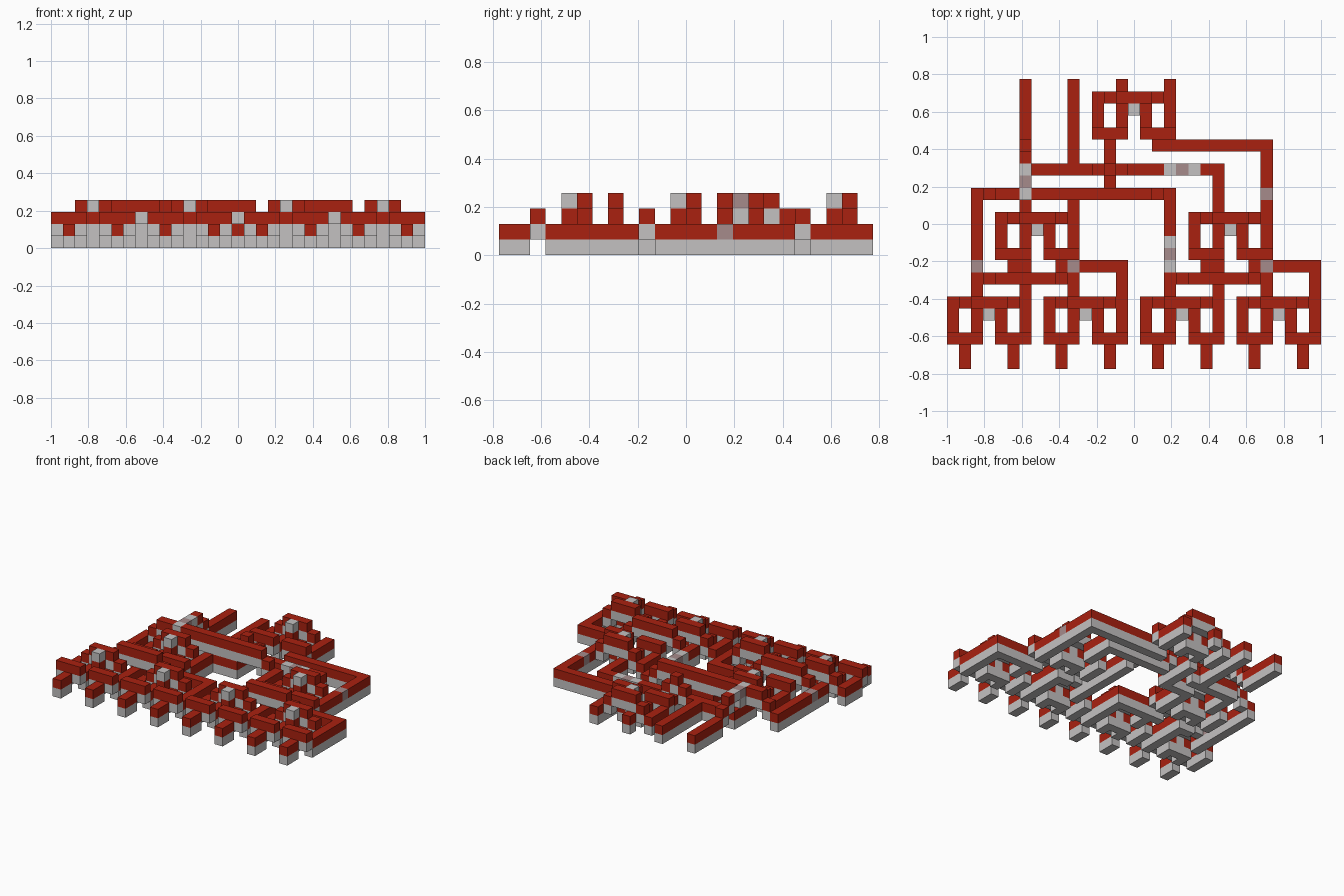
import bpy, bmesh
from mathutils import Vector

cube = bpy.data.objects.get("Cube")
if cube:
    bpy.data.objects.remove(cube, do_unlink=True)

COLS, ROWS = 31, 24
U = 2 / COLS


def material(name, rgb):
    m = bpy.data.materials.new(name)
    m.use_nodes = True
    m.diffuse_color = (*rgb, 1)
    bsdf = next(n for n in m.node_tree.nodes if n.type == 'BSDF_PRINCIPLED')
    bsdf.inputs["Base Color"].default_value = (*rgb, 1)
    return m


MATS = {
    "block": material("light grey", (0.55, 0.535, 0.535)),
    "wire": material("deep red", (0.40, 0.015, 0.005)),
    "relay": material("dusty mauve", (0.38, 0.26, 0.26)),
}
cells = {}  # (column, row, level) -> (part, kind)


def put(part, kind, i, j, k):
    cells.setdefault((i, j, k), (part, kind))


def wire(part, i, j, k=1, kind="wire"):
    """One wire cell with the block that carries it."""
    put(part, kind, i, j, k)
    put(part, "block", i, j, k - 1)


def run(part, a, b, k=1):
    """Straight level wire between two grid cells, ends included."""
    for i in range(min(a[0], b[0]), max(a[0], b[0]) + 1):
        for j in range(min(a[1], b[1]), max(a[1], b[1]) + 1):
            wire(part, i, j, k)


def bridge(part, x0, x1, j):
    """Wire along x that climbs to the top level, crosses and comes down."""
    for i in range(x0, x1 + 1):
        wire(part, i, j, min(3, 1 + i - x0, 1 + x1 - i))


def gate(part, x, y):
    """Two raised input bars, four legs, a centre tower and a stepped arch."""
    for side in (x, x + 4):
        run(part, (side, y + 2), (side + 2, y + 2), 2)
        for leg in (side, side + 2):
            run(part, (leg, y + 3), (leg, y + 4))
    bridge(part, x, x + 6, y + 5)
    for k, kind in enumerate(("block", "block", "wire", "block")):
        put(part, kind, x + 3, y + 4, k)
    # outputs
    wire(part, x + 2, y + 6)
    wire(part, x + 6, y + 6)


# First stage gates with input stubs, second stage, and the last gate
for n in range(4):
    gate("first_gate", 8 * n, 0)
    for x in (8 * n + 1, 8 * n + 5):
        run("input_stub", (x, 0), (x, 1))
for x in (4, 20):
    gate("second_gate", x, 7)
gate("last_gate", 12, 17)

# Links between first and second stages, the same on both halves
for s in (0, 16):
    run("stage_link", (s + 6, 7), (s + 6, 8))
    wire("stage_link", s + 5, 8)
    run("stage_link", (s + 14, 7), (s + 14, 8))
    run("stage_link", (s + 11, 8), (s + 14, 8))
    wire("stage_link", s + 10, 8, 1, "relay")
    wire("stage_link", s + 9, 8)
    bridge("stage_bridge", s + 2, s + 10, 7)

# Left riser, right riser and the long bridge that joins them
wire("outer_riser", 2, 8, 1, "relay")
run("outer_riser", (2, 9), (2, 13))
for j, kind in ((8, "block"), (9, "relay"), (10, "block")):
    wire("inner_riser", 18, j, 1, kind)
run("inner_riser", (18, 11), (18, 13))

# Tower top that carries the bridge signal over the lower bar
put("tower", "block", 6, 14, 3)
put("tower", "block", 6, 14, 2)
wire("tower", 6, 15, 3, "relay")
put("tower", "block", 6, 16, 3)
wire("tower", 6, 17, 3)
wire("tower", 6, 18, 2)
run("output_line", (6, 19), (6, 23))
bridge("long_bridge", 2, 18, 14)

# Lower bar, with a hump where it crosses the last gate's input
run("lower_bar", (6, 14), (6, 16))
run("lower_bar", (7, 16), (10, 16))
bridge("lower_bar", 11, 15, 16)
run("lower_bar", (16, 16), (17, 16))
for i, kind in ((18, "block"), (19, "relay"), (20, "block")):
    wire("lower_bar", i, 16, 1, kind)
run("lower_bar", (21, 16), (22, 16))
run("lower_bar", (22, 14), (22, 15))
run("output_line", (10, 17), (10, 23))

# Inputs of the last gate
run("last_input", (10, 14), (13, 14))
run("last_input", (13, 15), (13, 18))
wire("far_riser", 26, 14, 1, "relay")
run("far_riser", (26, 15), (26, 18))
run("far_riser", (17, 18), (25, 18))

# Turn the cells into one mesh per part and colour, outer faces only
groups = {}
for pos, key in cells.items():
    groups.setdefault(key, []).append(pos)
for (part, kind), members in groups.items():
    bm = bmesh.new()
    for pos in members:
        centre = Vector(((pos[0] + 0.5 - COLS / 2) * U,
                         (pos[1] + 0.5 - ROWS / 2) * U, (pos[2] + 0.5) * U))
        for axis in range(3):
            for sign in (-1, 1):
                near = list(pos)
                near[axis] += sign
                if tuple(near) in cells:
                    continue
                n, a, b = Vector(), Vector(), Vector()
                n[axis] = sign * U / 2
                a[(axis + 1) % 3] = U / 2
                b[(axis + 2) % 3] = sign * U / 2
                bm.faces.new([bm.verts.new(centre + n + p)
                              for p in (-a - b, a - b, a + b, b - a)])
    bmesh.ops.remove_doubles(bm, verts=bm.verts, dist=U / 100)
    me = bpy.data.meshes.new(f"{part}_{kind}")
    bm.to_mesh(me)
    bm.free()
    me.materials.append(MATS[kind])
    bpy.context.collection.objects.link(bpy.data.objects.new(f"{part}_{kind}", me))
